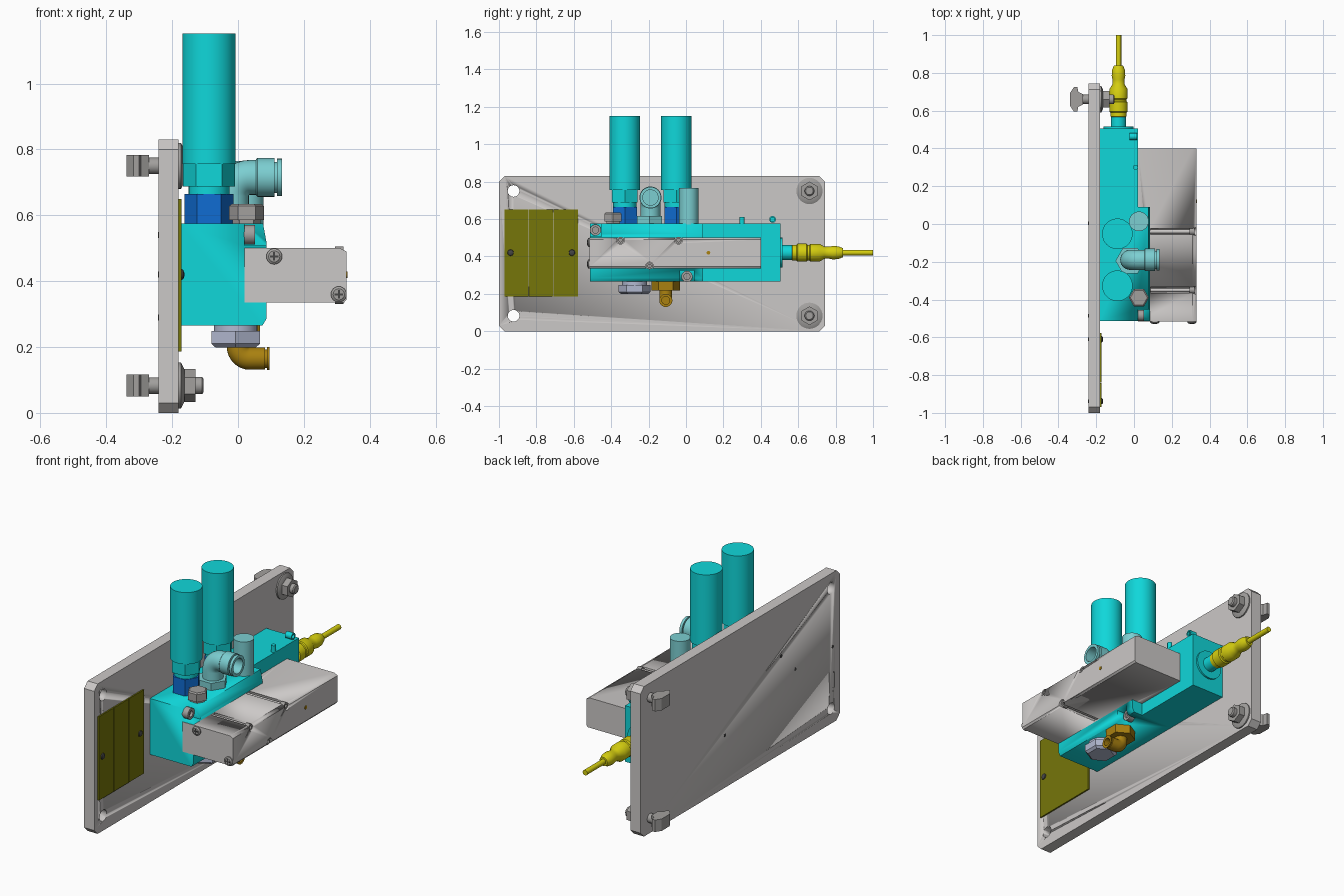
import bpy, bmesh, math
from mathutils import Vector

if "Cube" in bpy.data.objects:
    bpy.data.objects.remove(bpy.data.objects["Cube"])

def material(name, r, g, b):
    m = bpy.data.materials.new(name)
    m.diffuse_color = (r, g, b, 1)
    m.use_nodes = True
    m.node_tree.nodes["Principled BSDF"].inputs["Base Color"].default_value = m.diffuse_color
    return m

CYAN = material("cyan", 0.005, 0.68, 0.70)
PALE = material("pale_teal", 0.20, 0.62, 0.64)
BLUE = material("blue", 0.005, 0.15, 0.65)
YELLOW = material("yellow", 0.68, 0.63, 0.005)
BRASS = material("brass", 0.40, 0.22, 0.005)
LAVENDER = material("lavender_steel", 0.45, 0.49, 0.64)
STEEL = material("steel", 0.36, 0.35, 0.34)
DARK = material("dark_grey", 0.06, 0.06, 0.06)
LIGHT = material("light_grey", 0.60, 0.58, 0.57)
OLIVE = material("olive", 0.18, 0.18, 0.003)
X, Y, Z = Vector((1, 0, 0)), Vector((0, 1, 0)), Vector((0, 0, 1))

def finish(name, bm, mat):
    bmesh.ops.recalc_face_normals(bm, faces=bm.faces)
    me = bpy.data.meshes.new(name)
    bm.to_mesh(me)
    bm.free()
    ob = bpy.data.objects.new(name, me)
    bpy.context.collection.objects.link(ob)
    me.materials.append(mat)
    bpy.ops.object.select_all(action='DESELECT')
    ob.select_set(True)
    bpy.context.view_layer.objects.active = ob
    bpy.ops.object.shade_smooth_by_angle(angle=math.radians(32))
    return ob

def skin(name, rings, mat):
    """Join rings of points into a capped tube."""
    bm = bmesh.new()
    vs = [[bm.verts.new(p) for p in ring] for ring in rings]
    n = len(vs[0])
    for a, b in zip(vs, vs[1:]):
        for i in range(n):
            bm.faces.new((a[i], a[(i + 1) % n], b[(i + 1) % n], b[i]))
    bm.faces.new(vs[0])
    bm.faces.new(vs[-1])
    return finish(name, bm, mat)

def turned(name, origin, axis, profile, mat, sides=32, spin=0.0):
    """Revolve (distance, radius) pairs about an axis; sides=6 gives hex nuts."""
    q = Z.rotation_difference(axis)
    ang = [spin + 2 * math.pi * i / sides for i in range(sides)]
    return skin(name, [[Vector(origin) + q @ Vector((r * math.cos(a), r * math.sin(a), d))
                        for a in ang] for d, r in profile], mat)

def rod(name, origin, axis, length, r, mat, sides=32, spin=0.0):
    return turned(name, origin, axis, [(0, r), (length, r)], mat, sides, spin)

def prism(name, pts, axis, lo, hi, mat):
    place = {'x': lambda a, b, t: (t, a, b), 'y': lambda a, b, t: (a, t, b),
             'z': lambda a, b, t: (a, b, t)}[axis]
    return skin(name, [[place(a, b, t) for a, b in pts] for t in (lo, hi)], mat)

def box(name, x0, x1, y0, y1, z0, z1, mat):
    return prism(name, [(x0, y0), (x1, y0), (x1, y1), (x0, y1)], 'z', z0, z1, mat)

def elbow(name, x, y, z0, z1, x1, r, mat):
    """Tube rising (or dropping) from z0, bending to +x at height z1."""
    s = 1 if z1 > z0 else -1
    R = r * 1.06
    path = [(x, z0, 0)]
    for i in range(9):
        t = math.pi / 2 * i / 8
        path.append((x + R - R * math.cos(t), z1 - s * R + s * R * math.sin(t), t))
    path.append((x1, z1, math.pi / 2))
    rings = []
    for px, pz, t in path:
        side = Vector((math.cos(t), 0, -s * math.sin(t)))
        rings.append([Vector((px, y, pz)) + side * (r * math.cos(a)) + Y * (r * math.sin(a))
                      for a in [2 * math.pi * k / 28 for k in range(28)]])
    return skin(name, rings, mat)

def cut(ob, cutters):
    for c in cutters:
        c.hide_render = True
        m = ob.modifiers.new("cut", 'BOOLEAN')
        m.operation, m.solver, m.object = 'DIFFERENCE', 'EXACT', c
        bpy.context.view_layer.objects.active = ob
        bpy.ops.object.modifier_apply(modifier=m.name)
        bpy.data.objects.remove(c)

# Backing plate with chamfered corners and two open holes
c = 0.03
plate = prism("backing_plate", [(-1 + c, 0), (0.743 - c, 0), (0.743, c), (0.743, 0.83 - c),
              (0.743 - c, 0.83), (-1 + c, 0.83), (-1, 0.83 - c), (-1, c)], 'x', -0.242, -0.18, LIGHT)
cut(plate, [rod("hole_cutter", (-0.3, -0.922, z), X, 0.2, 0.031, LIGHT) for z in (0.083, 0.75)])

# T-head clamps with washers and nuts
for i, z in enumerate((0.083, 0.75)):
    half = [(-0.338, 0.035), (-0.318, 0.065), (-0.30, 0.065), (-0.295, 0.04), (-0.27, 0.027)]
    pts = [(x, 0.66 + d) for x, d in half] + [(x, 0.66 - d) for x, d in reversed(half)]
    prism(f"clamp_head_{i}", pts, 'z', z - 0.033, z + 0.033, STEEL)
    rod(f"clamp_neck_{i}", (-0.28, 0.66, z), X, 0.05, 0.025, STEEL)
    turned(f"clamp_washer_{i}", (-0.181, 0.66, z), X, [(0, 0.07), (0.008, 0.07), (0.018, 0.05)], STEEL)
    rod(f"clamp_nut_{i}", (-0.165, 0.66, z), X, 0.036, 0.05, STEEL, 6)
    turned(f"clamp_stud_{i}", (-0.135, 0.66, z), X, [(0, 0.026), (0.026, 0.026), (0.031, 0.02)], STEEL)

# Label plate in three panels, with rivets
w = 0.392 / 3
for i in range(3):
    y = -0.97 + i * w
    box(f"label_panel_{i}", -0.181, -0.172, y, y + w - (0.002 if i < 2 else 0), 0.187, 0.65, OLIVE)
for i, y in enumerate((-0.938, -0.61)):
    turned(f"label_rivet_{i}", (-0.173, y, 0.42), X, [(0, 0.017), (0.006, 0.015), (0.01, 0.006)], DARK, 20)

# Screw tips showing on the back of the plate
for i, (y, z) in enumerate(((-0.938, 0.42), (-0.61, 0.42), (-0.486, 0.54), (0.005, 0.29))):
    rod(f"screw_tip_{i}", (-0.243, y, z), X, 0.004, 0.009, DARK, 16)

# Manifold body: wide front part with screw pockets, narrow rear part
body = prism("manifold_front", [(-0.18, 0.265), (0.074, 0.265), (0.086, 0.285), (0.086, 0.52),
             (0.076, 0.575), (-0.18, 0.575)], 'y', -0.513, 0.09, CYAN)
cut(body, [box("pocket_cutter", 0.02, 0.2, -0.6, -0.452, 0.508, 0.7, CYAN),
           box("pocket_cutter", 0.02, 0.2, -0.033, 0.043, 0.2, 0.325, CYAN)])
box("manifold_rear", -0.18, 0.02, 0.09, 0.505, 0.265, 0.575, CYAN)
for i, (y, z) in enumerate(((-0.484, 0.541), (0.005, 0.293))):
    turned(f"body_screw_{i}", (0.018, y, z), X, [(0, 0.03), (0.034, 0.03), (0.034, 0.016), (0.02, 0.016)], STEEL, 24)
rod("small_post", (0.008, 0.30, 0.57), Z, 0.042, 0.013, CYAN, 16)
turned("cross_pin", (-0.025, 0.463, 0.598), X, [(0, 0.018), (0.04, 0.018), (0.04, 0.011), (0.025, 0.011)], CYAN, 20)

# Valve block with screw channels
valve = prism("valve_block", [(0.02, 0.335), (0.322, 0.335), (0.33, 0.345), (0.33, 0.49),
              (0.31, 0.5), (0.02, 0.5)], 'y', -0.515, 0.4, LIGHT)
channels = ((-0.35, 0.487), (-0.04, 0.487), (-0.195, 0.349))
cut(valve, [rod("channel_cutter", (0.088, y, z), X, 0.4, 0.021, LIGHT, 20) for y, z in channels])
for i, (y, z) in enumerate(channels):
    rod(f"valve_screw_shaft_{i}", (0.08, y, z), X, 0.225, 0.010, LIGHT, 16)
    turned(f"valve_screw_{i}", (0.295, y, z), X, [(0, 0.018), (0.026, 0.018), (0.026, 0.009), (0.015, 0.009)], STEEL, 20)
rod("valve_button", (0.328, 0.12, 0.42), X, 0.005, 0.010, BRASS, 16)

# Cross-head screws on the front and rear ends of the valve
for i, (x, z) in enumerate(((0.11, 0.475), (0.306, 0.36))):
    turned(f"end_screw_{i}", (x, -0.51, z), -Y, [(0, 0.024), (0.012, 0.024), (0.017, 0.017)], STEEL, 24)
    box(f"screw_slot_a_{i}", x - 0.013, x + 0.013, -0.529, -0.52, z - 0.003, z + 0.003, DARK)
    box(f"screw_slot_b_{i}", x - 0.003, x + 0.003, -0.529, -0.52, z - 0.013, z + 0.013, DARK)

# Two silencers on blue hex nuts
for i, y in enumerate((-0.327, -0.052)):
    rod(f"silencer_nut_{i}", (-0.088, y, 0.57), Z, 0.095, 0.074, BLUE, 6)
    rod(f"silencer_neck_{i}", (-0.088, y, 0.66), Z, 0.035, 0.062, CYAN)
    rod(f"silencer_hex_{i}", (-0.088, y, 0.688), Z, 0.07, 0.079, CYAN, 6)
    rod(f"silencer_body_{i}", (-0.088, y, 0.755), Z, 0.397, 0.081, CYAN, 40)

# Top fittings: plug, pressure cylinder and pale elbow
turned("top_plug", (0.026, -0.39, 0.57), Z, [(0, 0.042), (0.016, 0.042), (0.016, 0.053), (0.058, 0.053), (0.064, 0.045)], STEEL, 6)
rod("pressure_cylinder", (0.026, 0.014, 0.57), Z, 0.195, 0.052, PALE)
rod("top_elbow_nut", (-0.02, -0.195, 0.57), Z, 0.045, 0.078, PALE, 6)
elbow("top_elbow", -0.02, -0.19, 0.60, 0.715, 0.065, 0.053, PALE)
turned("top_elbow_collar", (0.055, -0.19, 0.715), X, [(0, 0.055), (0.004, 0.059), (0.056, 0.059), (0.056, 0.047),
       (0.064, 0.047), (0.064, 0.057), (0.079, 0.057), (0.079, 0.041), (0.02, 0.041)], PALE)

# Bottom fittings: hex plug and brass elbow
rod("bottom_plug_flange", (-0.007, -0.275, 0.245), Z, 0.025, 0.066, LAVENDER)
turned("bottom_plug", (-0.007, -0.275, 0.248), -Z, [(0, 0.085), (0.038, 0.085), (0.05, 0.07)], LAVENDER, 6)
rod("brass_nut", (0.0, -0.108, 0.217), Z, 0.052, 0.077, BRASS, 6, math.pi / 6)
elbow("brass_elbow", 0.0, -0.108, 0.23, 0.165, 0.06, 0.034, BRASS)
turned("brass_collar", (0.05, -0.108, 0.165), X, [(0, 0.034), (0.032, 0.034), (0.032, 0.028), (0.038, 0.028),
       (0.038, 0.035), (0.045, 0.035), (0.045, 0.021), (0.01, 0.021)], BRASS, 28)

# Cable connector and cable leaving the rear end
turned("connector_socket", (-0.082, 0.50, 0.42), Y, [(0, 0.08), (0.015, 0.08), (0.015, 0.04), (0.075, 0.04)], CYAN)
turned("cable_plug", (-0.082, 0.565, 0.42), Y, [(0, 0.036), (0.004, 0.042), (0.025, 0.042), (0.03, 0.048), (0.08, 0.048),
       (0.085, 0.042), (0.095, 0.042), (0.1, 0.047), (0.15, 0.047), (0.175, 0.032), (0.20, 0.032),
       (0.22, 0.036), (0.25, 0.034), (0.275, 0.024), (0.275, 0.014)], YELLOW)
rod("cable", (-0.082, 0.82, 0.42), Y, 0.18, 0.0145, YELLOW, 20)
